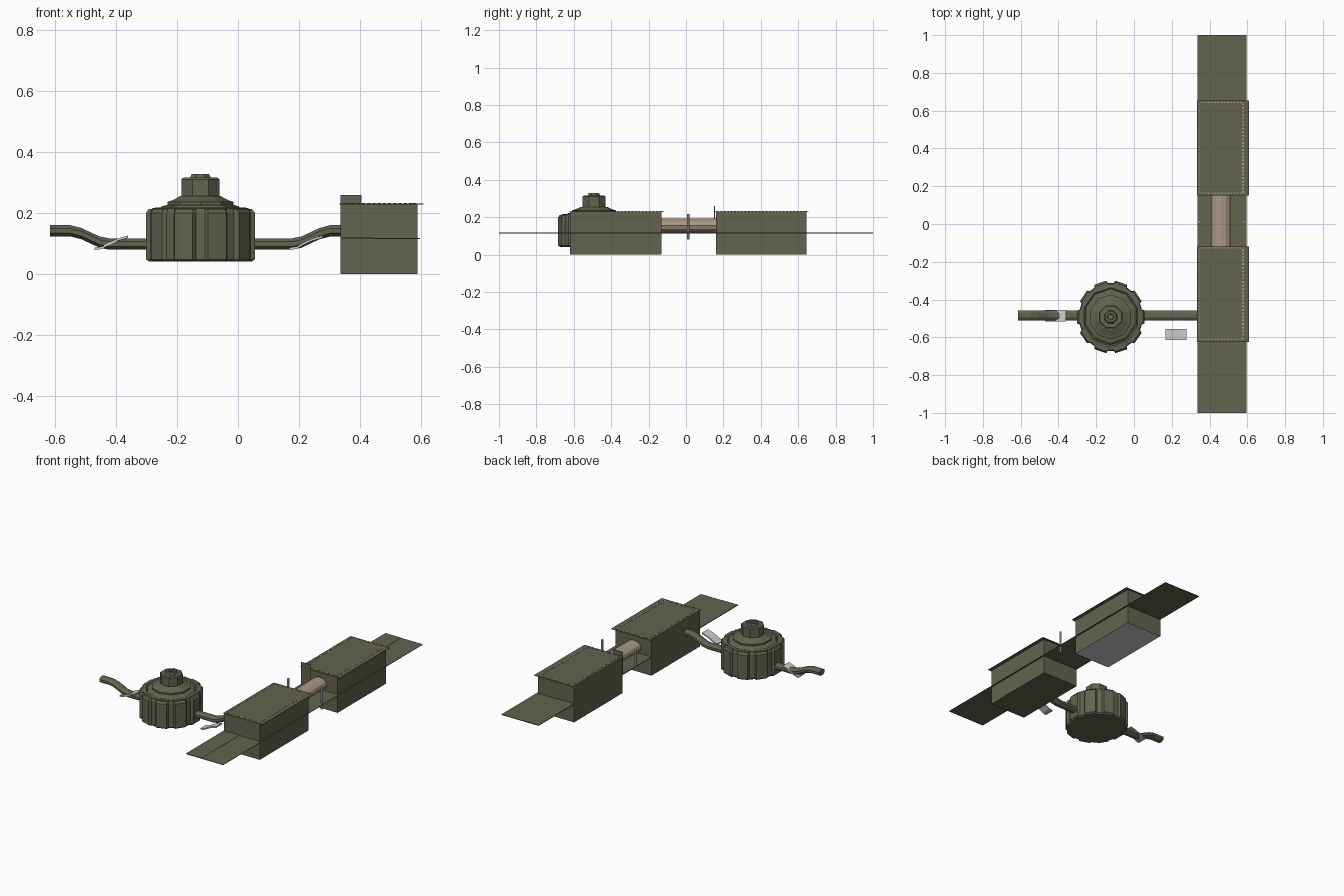
import bpy, bmesh, math
from mathutils import Matrix, Vector

if "Cube" in bpy.data.objects:
    bpy.data.objects.remove(bpy.data.objects["Cube"])


def mat(name, c):
    m = bpy.data.materials.new(name)
    m.diffuse_color = (*c, 1)
    m.use_nodes = True
    m.node_tree.nodes["Principled BSDF"].inputs["Base Color"].default_value = m.diffuse_color
    return m


OLIVE = mat("olive canvas", (.125, .125, .08))
TAN = mat("tan", (.40, .31, .235))
STEEL = mat("light steel", (.6, .6, .62))


def finish(name, bm, *mats):
    bmesh.ops.recalc_face_normals(bm, faces=bm.faces)
    me = bpy.data.meshes.new(name)
    bm.to_mesh(me)
    bm.free()
    for m in mats:
        me.materials.append(m)
    ob = bpy.data.objects.new(name, me)
    bpy.context.collection.objects.link(ob)
    return ob


def add_box(bm, x0, x1, y0, y1, z0, z1):
    M = Matrix.Translation(((x0 + x1) / 2, (y0 + y1) / 2, (z0 + z1) / 2)) \
        @ Matrix.Diagonal((x1 - x0, y1 - y0, z1 - z0, 1))
    bmesh.ops.create_cube(bm, size=1, matrix=M)


def box(name, m, *dims):
    bm = bmesh.new()
    add_box(bm, *dims)
    return finish(name, bm, m)


def loft(name, rings, m):
    """Skin equal-length rings of points and cap both ends."""
    bm = bmesh.new()
    vs = [[bm.verts.new(p) for p in r] for r in rings]
    n = len(vs[0])
    for a, b in zip(vs, vs[1:]):
        for i in range(n):
            bm.faces.new((a[i], a[(i + 1) % n], b[(i + 1) % n], b[i]))
    bm.faces.new(vs[0][::-1])
    bm.faces.new(vs[-1])
    return finish(name, bm, m)


CX, CY = -.123, -.492


def lathe(name, profile, n, m, shift=0.0, sy=1.0):
    k = 1 / math.cos(math.pi / n)
    loft(name, [[(CX + r * k * math.cos(2 * math.pi * (i + shift) / n),
                  CY + sy * r * k * math.sin(2 * math.pi * (i + shift) / n), z)
                 for i in range(n)] for r, z in profile], m)


# ribbed drum: ten raised lobes
def lobed(r, z, depth):
    pts = []
    for k in range(10):
        for a, s in ((-10, 1), (10, 1), (13, 1 - depth), (23, 1 - depth)):
            t = math.radians(36 * k + a)
            pts.append((CX + r * s * math.cos(t), CY + 1.07 * r * s * math.sin(t), z))
    return pts


loft("drum_body", [lobed(.170, .04, .06), lobed(.181, .048, .07), lobed(.181, .2, .07),
                   lobed(.172, .212, .05)], OLIVE)

# stepped drum top, hub and cap
lathe("drum_top", [(.158, .20), (.158, .215), (.142, .218), (.135, .212), (.125, .222),
                   (.108, .226), (.108, .236), (.092, .241), (.075, .25), (.066, .255)],
      10, OLIVE, .5, 1.04)
lathe("hub", [(.062, .245), (.062, .31), (.056, .315), (.034, .315), (.028, .328),
              (.016, .328), (.014, .318)], 8, OLIVE, .5)

# bent arms on both sides of the drum
for side, s in (("left", -1), ("right", 1)):
    rings = []
    for d, z in ((.15, .098), (.30, .098), (.33, .104), (.39, .132), (.425, .141), (.492, .141)):
        rings.append([(CX + s * d, -.485 + .029 * math.cos(math.pi * (i + .5) / 4),
                       z + .02 * math.sin(math.pi * (i + .5) / 4)) for i in range(8)])
    loft(side + "_arm", rings, OLIVE)

# sloping steel clips
for name, x0, y in (("left_clip", -.47, -.485), ("right_clip", .167, -.585)):
    prof = [(0, .078), (.025, .082), (.05, .096), (.075, .108), (.11, .118)]
    line = prof + [(a, b + .008) for a, b in reversed(prof)]
    loft(name, [[(x0 + a, y + e, b) for a, b in line] for e in (-.03, .03)], STEEL)

# long carrying strap with centre fold
box("strap", OLIVE, .335, .596, -1, 1, .114, .117)
box("strap_fold", OLIVE, .335, .445, -1, 1, .117, .1185)

# two pouches with lids and stitching
for name, b0, b1, l0, l1 in (("front", -.62, -.132, -.625, -.118),
                             ("rear", .16, .643, .15, .654)):
    ob = box(name + "_pouch", OLIVE, .335, .587, b0, b1, 0, .228)
    if name == "rear":
        ob.data.materials.append(STEEL)
        for f in ob.data.polygons:
            if f.normal.z < -.5:
                f.material_index = 1
    box(name + "_lid", OLIVE, .333, .608, l0, l1, .228, .231)
    bm = bmesh.new()
    n = 26
    for i in range(n):
        y = l0 + .02 + (l1 - l0 - .04) * i / (n - 1)
        for x, w in ((.348, .0025), (.577, .006)):
            add_box(bm, x - w, x + w, y - .005, y + .005, .231, .2325)
    for i in range(13):
        x = .36 + .205 * i / 12
        for y in (l0 + .015, l1 - .01):
            add_box(bm, x - .005, x + .005, y - .0025, y + .0025, .231, .2325)
    finish(name + "_stitching", bm, TAN)

# raised end flap on the rear pouch
box("rear_flap", OLIVE, .335, .405, .151, .154, .115, .259)

# tan bundle between the pouches
loft("bundle", [[(.46 + .052 * math.cos(math.pi * i / 6), y,
                  .155 + .037 * math.sin(math.pi * i / 6)) for i in range(12)]
                for y in (-.14, .17)], TAN)

# steel pins on the strap
for name, x, z0, z1 in (("left_pin", .345, .11, .21), ("right_pin", .58, .08, .218)):
    bm = bmesh.new()
    bmesh.ops.create_cone(bm, cap_ends=True, segments=8, radius1=.007, radius2=.007,
                          depth=z1 - z0,
                          matrix=Matrix.Translation(Vector((x, .012, (z0 + z1) / 2))))
    finish(name, bm, STEEL)
